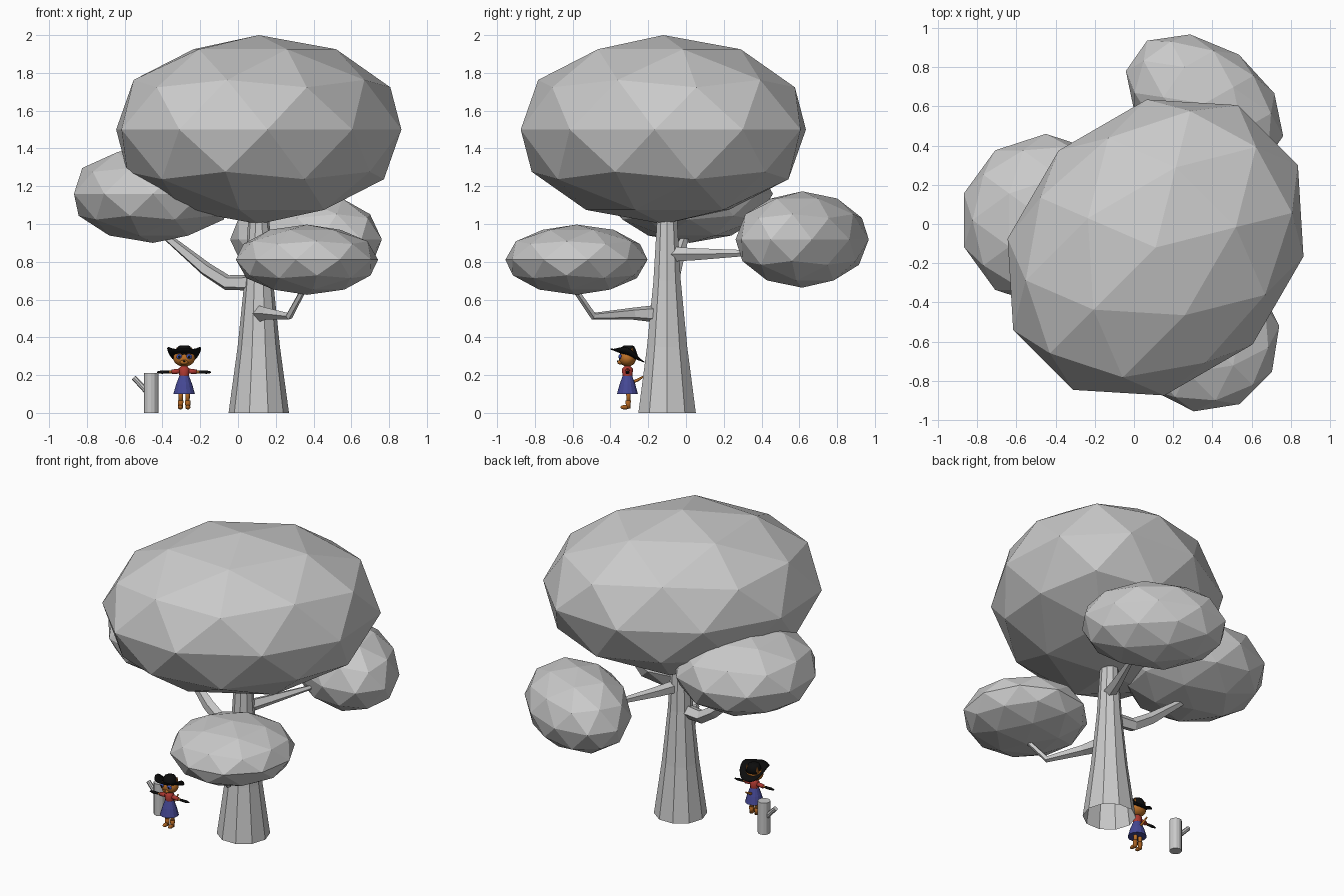
import bpy, bmesh, math
from mathutils import Vector, Matrix

if "Cube" in bpy.data.objects:
    bpy.data.objects.remove(bpy.data.objects["Cube"])


def material(name, rgb):
    m = bpy.data.materials.new(name)
    m.diffuse_color = (*rgb, 1)
    m.use_nodes = True
    m.node_tree.nodes["Principled BSDF"].inputs["Base Color"].default_value = m.diffuse_color
    return m


GREY = material("plain grey", (0.588, 0.588, 0.588))
ORANGE = material("orange fur", (0.5, 0.16, 0.02))
BROWN = material("boot brown", (0.4, 0.12, 0.015))
RED = material("red shirt", (0.42, 0.04, 0.03))
BLUE = material("blue skirt", (0.06, 0.065, 0.3))
LENS = material("bright blue", (0.04, 0.08, 0.45))
BLACK = material("black", (0.004, 0.004, 0.004))


def finish(name, bm, mat, smooth=False):
    bmesh.ops.recalc_face_normals(bm, faces=bm.faces)
    me = bpy.data.meshes.new(name)
    bm.to_mesh(me)
    bm.free()
    me.materials.append(mat)
    for p in me.polygons:
        p.use_smooth = smooth
    ob = bpy.data.objects.new(name, me)
    bpy.context.collection.objects.link(ob)
    return ob


def blob(name, centre, scale, turn):
    """Low-poly foliage clump."""
    bm = bmesh.new()
    bmesh.ops.create_icosphere(bm, subdivisions=2, radius=1)
    m = (Matrix.Translation(centre) @ Matrix.Rotation(math.radians(turn), 4, 'Z')
         @ Matrix.Diagonal((*scale, 1)))
    bmesh.ops.transform(bm, matrix=m, verts=bm.verts)
    return finish(name, bm, GREY)


def ball(name, centre, scale, mat):
    bm = bmesh.new()
    bmesh.ops.create_uvsphere(bm, u_segments=16, v_segments=10, radius=1)
    m = Matrix.Translation(centre) @ Matrix.Diagonal((*scale, 1))
    bmesh.ops.transform(bm, matrix=m, verts=bm.verts)
    return finish(name, bm, mat, True)


def tube(name, path, radii, sides, mat, caps=True, smooth=False):
    """Tapered tube following a path of points."""
    bm = bmesh.new()
    pts = [Vector(p) for p in path]
    rings = []
    for i, (p, r) in enumerate(zip(pts, radii)):
        d = (pts[min(i + 1, len(pts) - 1)] - pts[max(i - 1, 0)]).normalized()
        side = Vector((1, 0, 0)) if abs(d.z) > 0.9 else d.cross((0, 0, 1)).normalized()
        side = (side - d * side.dot(d)).normalized()
        up = d.cross(side)
        rings.append([bm.verts.new(p + r * (side * math.cos(a) + up * math.sin(a)))
                      for a in (2 * math.pi * k / sides for k in range(sides))])
    for a, b in zip(rings, rings[1:]):
        for k in range(sides):
            n = (k + 1) % sides
            bm.faces.new((a[k], a[n], b[n], b[k]))
    if caps:
        bm.faces.new(rings[0])
        bm.faces.new(rings[-1])
    return finish(name, bm, mat, smooth)


# --- Tree: foliage, hollow flared trunk, three branches
blob("main_canopy", (0.11, -0.12, 1.5), (0.853, 0.70, 0.5), 225)
blob("left_foliage", (-0.45, 0.02, 1.16), (0.44, 0.44, 0.26), 0)
blob("back_foliage", (0.36, 0.615, 0.918), (0.446, 0.305, 0.255), -35)
blob("front_foliage", (0.365, -0.58, 0.811), (0.381, 0.381, 0.186), 27)

tube("trunk", [(0.11, -0.1, z) for z in (0, 0.35, 0.7, 1.04)],
     (0.16, 0.112, 0.076, 0.055), 10, GREY, caps=False)
tube("left_branch", [(0.08, -0.1, 0.69), (-0.06, -0.08, 0.69), (-0.17, -0.06, 0.76),
                     (-0.40, 0.0, 0.95)], (0.045, 0.042, 0.038, 0.02), 5, GREY)
tube("front_branch", [(0.11, -0.14, 0.525), (0.16, -0.28, 0.525), (0.27, -0.49, 0.512),
                      (0.345, -0.585, 0.65)], (0.05, 0.033, 0.02, 0.016), 5, GREY)
tube("back_branch", [(0.12, -0.1, 0.84), (0.18, 0.06, 0.84), (0.30, 0.36, 0.847)],
     (0.043, 0.033, 0.014), 5, GREY)

# --- Standing log with a stub
tube("log", [(-0.46, -0.16, 0), (-0.46, -0.16, 0.21)], (0.038, 0.038), 12, GREY)
tube("log_stub", [(-0.46, -0.16, 0.09), (-0.552, -0.15, 0.187)], (0.016, 0.014), 8, GREY)

# --- Small figure
PX, PY = -0.285, -0.31


def at(x, y, z):
    return (PX + x, PY + y, z)


ball("head", at(0, 0, 0.29), (0.058, 0.046, 0.045), ORANGE)
ball("snout", at(0, -0.036, 0.268), (0.022, 0.017, 0.013), ORANGE)
ball("nose", at(0, -0.052, 0.274), (0.006, 0.004, 0.004), BLACK)
tube("shirt", [at(0, 0, z) for z in (0.18, 0.2, 0.232, 0.25)],
     (0.025, 0.026, 0.03, 0.014), 12, RED, smooth=True)
tube("skirt", [at(0, 0, z) for z in (0.10, 0.15, 0.198)],
     (0.057, 0.043, 0.025), 14, BLUE)
tube("tail", [at(0, 0.015, 0.158), at(0, 0.05, 0.172), at(0, 0.092, 0.196)],
     (0.007, 0.008, 0.004), 8, ORANGE, smooth=True)

for s, word in ((-1, "left"), (1, "right")):
    ball(word + "_eye", at(s * 0.026, -0.038, 0.298), (0.016, 0.009, 0.013), LENS)
    ball(word + "_pupil", at(s * 0.026, -0.045, 0.297), (0.007, 0.0035, 0.007), BLACK)
    tube(word + "_ear", [at(s * 0.034, 0.02, 0.30), at(s * 0.038, 0.026, 0.345)],
         (0.014, 0.003), 8, ORANGE)
    tube(word + "_sleeve", [at(s * 0.02, 0, 0.222), at(s * 0.066, 0, 0.217)],
         (0.014, 0.013), 10, RED, smooth=True)
    tube(word + "_arm", [at(s * 0.06, 0, 0.217), at(s * 0.085, 0, 0.216)],
         (0.007, 0.007), 8, ORANGE, smooth=True)
    tube(word + "_glove", [at(s * 0.08, 0, 0.216), at(s * 0.12, 0, 0.216),
                           at(s * 0.143, 0, 0.215)],
         (0.008, 0.009, 0.004), 8, BLACK, smooth=True)
    tube(word + "_leg", [at(s * 0.018, 0.005, 0.05), at(s * 0.018, 0.005, 0.14)],
         (0.011, 0.013), 10, ORANGE, smooth=True)
    tube(word + "_boot", [at(s * 0.019, 0.004, 0.022), at(s * 0.019, 0.004, 0.066)],
         (0.012, 0.015), 10, BROWN, smooth=True)
    ball(word + "_toe", at(s * 0.02, -0.013, 0.03), (0.013, 0.025, 0.012), BROWN)

# Hat: tilted brim with curled-up sides, then the crown
bm = bmesh.new()
bmesh.ops.create_circle(bm, cap_ends=True, cap_tris=True, segments=24, radius=1)
bmesh.ops.subdivide_edges(bm, edges=bm.edges, cuts=2, use_grid_fill=True)
for v in bm.verts:
    x, y = v.co.x, v.co.y
    v.co = at(x * 0.088, y * 0.09, 0.304 - 0.035 * y + 0.04 * x ** 4)
brim = finish("hat_brim", bm, BLACK, True)
solid = brim.modifiers.new("thickness", 'SOLIDIFY')
solid.thickness = 0.006
solid.offset = 0
tube("hat_crown", [at(0, 0.006, 0.302), at(0, 0.004, 0.335), at(0, 0.003, 0.352),
                   at(0, 0.003, 0.358)], (0.05, 0.04, 0.033, 0.018), 14, BLACK, smooth=True)
